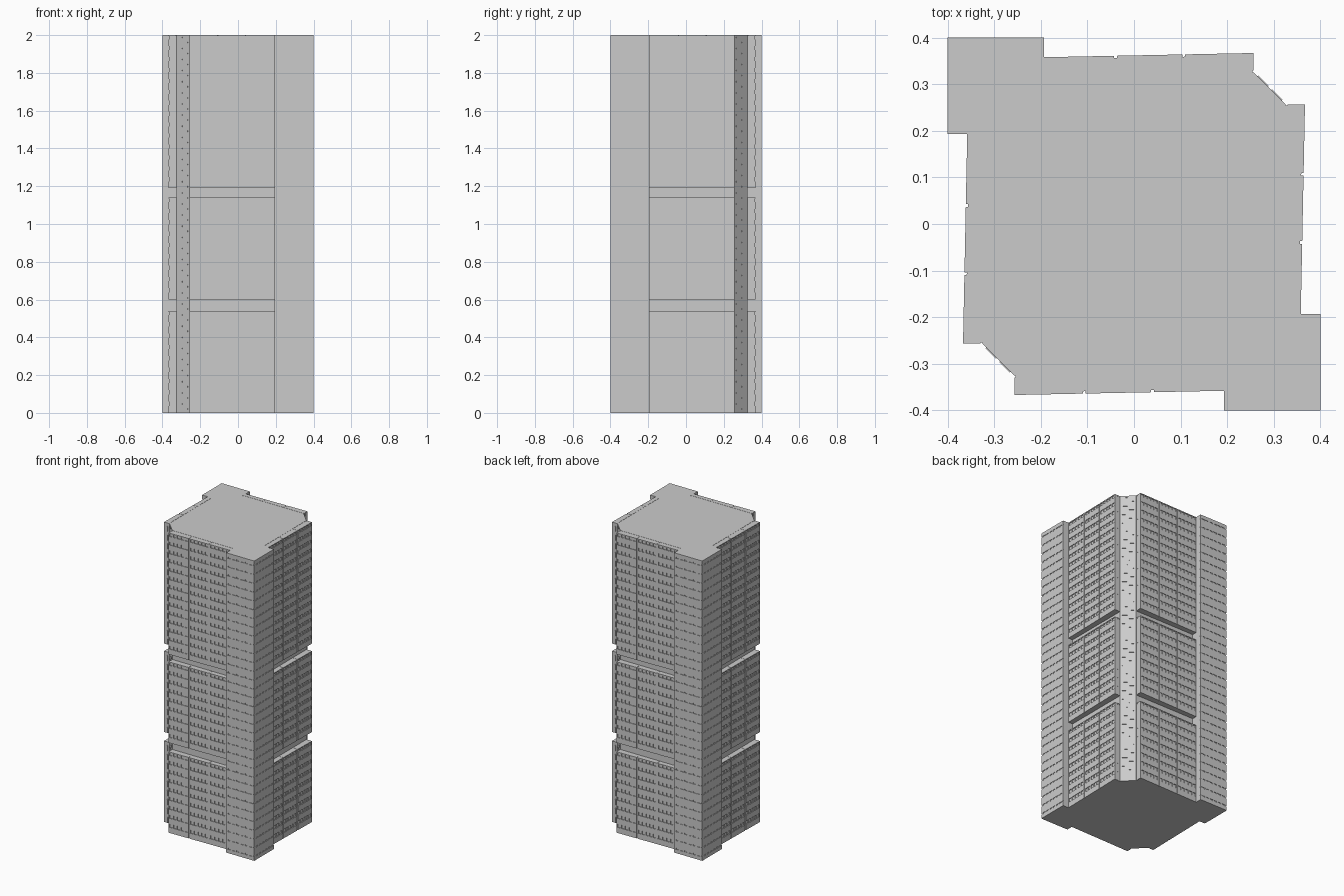
import bpy, bmesh

if "Cube" in bpy.data.objects:
    bpy.data.objects.remove(bpy.data.objects["Cube"])

HEIGHT = 2.0
TIERS = [(0.0, 0.54, 9), (0.60, 1.14, 9), (1.19, 2.0, 14)]   # facade bottom, top, floors
BAYS = [(-0.195, -0.043), (-0.037, 0.104), (0.110, 0.256)]   # bays along one facade
FLOORS = 34

# The plan is symmetric about its diagonal and under a half turn
TURNS = [lambda x, y: (x, y), lambda x, y: (-x, -y)]
SIDES = TURNS + [lambda x, y: (y, x), lambda x, y: (-y, -x)]


def prism(bm, pts, z0, z1, place=TURNS[0]):
    """Extrude a plan outline between two heights."""
    flat = [place(x, y) for x, y in pts]
    low = [bm.verts.new((x, y, z0)) for x, y in flat]
    high = [bm.verts.new((x, y, z1)) for x, y in flat]
    bm.faces.new(low)
    bm.faces.new(high)
    n = len(flat)
    for i in range(n):
        j = (i + 1) % n
        bm.faces.new((low[i], low[j], high[j], high[i]))


def rect(x0, x1, y0, y1):
    return [(x0, y0), (x1, y0), (x1, y1), (x0, y1)]


def finish(bm, name):
    bmesh.ops.recalc_face_normals(bm, faces=bm.faces)
    mesh = bpy.data.meshes.new(name)
    bm.to_mesh(mesh)
    bm.free()
    obj = bpy.data.objects.new(name, mesh)
    bpy.context.collection.objects.link(obj)
    return obj


def skin(x):
    """Outer line of the facade, leaning out slightly towards the chamfer."""
    return 0.358 + 0.009 * (x + 0.193) / 0.448


def strip(x0, x1, inset=0.0, back=0.322):
    return [(x0, back), (x1, back), (x1, skin(x1) - inset), (x0, skin(x0) - inset)]


# Core with two chamfered corners, seen inside the recessed belts
bm = bmesh.new()
c = 0.325
prism(bm, [(-c, c), (0.257, c), (c, 0.257), (c, -c), (-0.257, -c), (-c, -0.257)], 0, HEIGHT)
finish(bm, "core")

# Glass backing behind each facade tier
bm = bmesh.new()
for place in SIDES:
    for z0, z1, n in TIERS:
        prism(bm, strip(-0.195, 0.254, 0.005), z0, z1 - 0.001, place)
finish(bm, "facade_glass")

# Floor spandrels, one per bay and floor, plus a closing rim on each tier
bm = bmesh.new()
for place in SIDES:
    for z0, z1, n in TIERS:
        pitch = z1 / n - z0 / n
        for x0, x1 in BAYS:
            for i in range(n):
                z = z0 + i * pitch
                prism(bm, strip(x0, x1, back=0.340), z, z + pitch * 0.62, place)
            prism(bm, strip(x0, x1, back=0.330), z1 - 0.006, z1, place)
finish(bm, "facade_spandrels")

# Mullions across the window openings
bm = bmesh.new()
for place in SIDES:
    for z0, z1, n in TIERS:
        pitch = (z1 - z0) / n
        for x0, x1 in BAYS:
            for i in range(n):
                z = z0 + i * pitch
                top = z1 - 0.006 if i == n - 1 else z + pitch
                for k in range(6):
                    x = x0 + (x1 - x0 - 0.008) * k / 5
                    prism(bm, strip(x, x + 0.008, 0.0005, 0.345), z + pitch * 0.62, top, place)
finish(bm, "facade_mullions")

# Solid corner towers: inner shaft, floor bands, and piers between slit windows
A, B = 0.193, 0.40
floor_h = HEIGHT / FLOORS
slit = 0.009
shaft, bands, piers = bmesh.new(), bmesh.new(), bmesh.new()
for turn in TURNS:
    prism(shaft, rect(-B + 0.004, -A, A, B - 0.004), 0, HEIGHT - 0.001, turn)
    for i in range(FLOORS):
        z = i * floor_h
        half = (floor_h - slit) / 2
        prism(bands, rect(-B, -A, A, B), z, z + half, turn)
        prism(bands, rect(-B, -A, A, B), z + half + slit, z + floor_h, turn)
        for k in range(7):
            s = A + 0.002 + (B - A - 0.02) * k / 6
            post = rect(-s - 0.012, -s, B - 0.006, B - 0.0005)
            prism(piers, post, z + half, z + half + slit, turn)
            prism(piers, [(-y, -x) for x, y in post], z + half, z + half + slit, turn)
finish(shaft, "corner_shaft")
finish(bands, "corner_bands")
finish(piers, "corner_piers")

# Staggered window sills on the two chamfered corners
bm = bmesh.new()
for turn in TURNS:
    for i in range(FLOORS):
        for t, lift in ((0.12, 0.3), (0.55, 0.75)):
            x0, x1 = 0.257 + 0.068 * t, 0.257 + 0.068 * (t + 0.33)
            y0, y1 = 0.582 - x0, 0.582 - x1
            d = 0.002
            pts = [(x0 - d, y0 - d), (x1 - d, y1 - d), (x1 + d, y1 + d), (x0 + d, y0 + d)]
            z = (i + lift) * floor_h
            prism(bm, pts, z, z + 0.006, turn)
finish(bm, "chamfer_sills")
